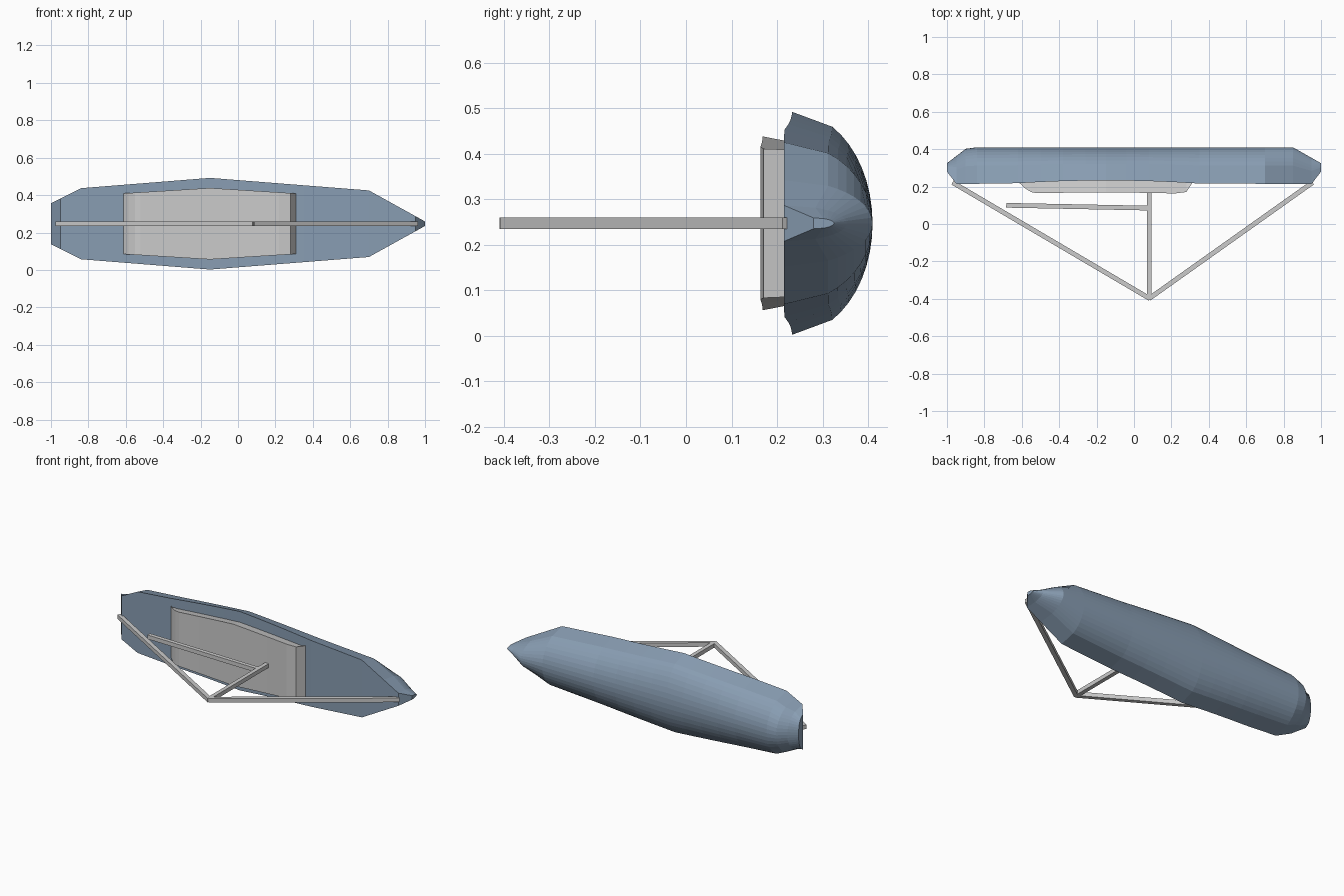
import bpy, bmesh, math
from mathutils import Vector

if "Cube" in bpy.data.objects:
    bpy.data.objects.remove(bpy.data.objects["Cube"])

ZC = 0.247  # height of the centre plane


def make_object(name, bm, mat=None):
    bmesh.ops.recalc_face_normals(bm, faces=bm.faces)
    me = bpy.data.meshes.new(name)
    bm.to_mesh(me)
    bm.free()
    ob = bpy.data.objects.new(name, me)
    bpy.context.collection.objects.link(ob)
    if mat:
        me.materials.append(mat)
    return ob


def loft(name, rings, mat=None):
    """Skin closed rings of equal length and cap both ends."""
    bm = bmesh.new()
    rows = [[bm.verts.new(p) for p in r] for r in rings]
    n = len(rows[0])
    for a, b in zip(rows, rows[1:]):
        for i in range(n):
            j = (i + 1) % n
            bm.faces.new((a[i], a[j], b[j], b[i]))
    bm.faces.new(rows[0])
    bm.faces.new(rows[-1])
    return make_object(name, bm, mat)


def lerp_table(table, x):
    for (x0, v0), (x1, v1) in zip(table, table[1:]):
        if x <= x1:
            return v0 + (v1 - v0) * (x - x0) / (x1 - x0)
    return table[-1][1]


def sheer(x):
    """Dip of the deck line amidships."""
    return 0.018 * max(0.0, 1 - ((x + 0.15) / 0.52) ** 2)


blue = bpy.data.materials.new("hull_blue")
blue.diffuse_color = (0.25, 0.34, 0.45, 1)
blue.use_nodes = True
blue.node_tree.nodes["Principled BSDF"].inputs["Base Color"].default_value = blue.diffuse_color

# Hull: half-ellipse sections with one wide plank at each gunwale
beam = [(-1, 0.11), (-0.84, 0.19), (-0.15, 0.245), (0.7, 0.178), (1, 0.012)]
keel = [(-1, 0.325), (-0.9, 0.402), (-0.86, 0.41), (0.85, 0.41), (1, 0.325)]
angles = [0] + [30 + 7.5 * i for i in range(17)] + [180]
stations = [-1, -0.95, -0.9, -0.84, -0.62, -0.5, -0.38, -0.26, -0.15,
            -0.04, 0.08, 0.2, 0.35, 0.7, 0.85, 0.95, 1]
rings = []
for x in stations:
    w, k = lerp_table(beam, x), lerp_table(keel, x)
    y0 = 0.28 if abs(x) == 1 else 0.215 + sheer(x)
    rings.append([(x, y0 + (k - y0) * math.sin(math.radians(a)),
                   ZC + w * math.cos(math.radians(a))) for a in angles])
loft("hull", rings, blue)

# Cabin: raised block that follows the hull outline
roof = [(-0.62, 0.225), (-0.585, 0.19), (-0.55, 0.167), (-0.52, 0.16),
        (0.22, 0.159), (0.28, 0.168), (0.31, 0.215)]
rings = []
for x in [-0.62, -0.585, -0.55, -0.52, -0.38, -0.26, -0.15, -0.04, 0.08, 0.22, 0.28, 0.31]:
    w = lerp_table([(-0.62, 0.162), (-0.15, 0.191), (0.31, 0.162)], x)
    y = lerp_table(roof, x) + 0.5 * sheer(x)
    rings.append([(x, y, ZC + w), (x, y, ZC - w),
                  (x, 0.24, ZC - w + 0.014), (x, 0.24, ZC + w - 0.014)])
loft("cabin", rings)


def spar(name, p, q, t=0.025):
    """Square bar between two (x, y) points on the centre plane."""
    p, q = Vector(p), Vector(q)
    d = (q - p).normalized()
    s = Vector((-d.y, d.x)) * t / 2
    h = t / 2
    loft(name, [[(e.x + s.x * i, e.y + s.y * i, ZC + h * j)
                 for i, j in ((1, 1), (1, -1), (-1, -1), (-1, 1))] for e in (p, q)])


# Mast, boom and stays
spar("mast", (0.082, 0.23), (0.082, -0.4))
spar("boom", (-0.683, 0.1), (0.08, 0.085))
spar("stern_stay", (-0.97, 0.222), (0.085, -0.399))
spar("bow_stay", (0.955, 0.222), (0.08, -0.399))
